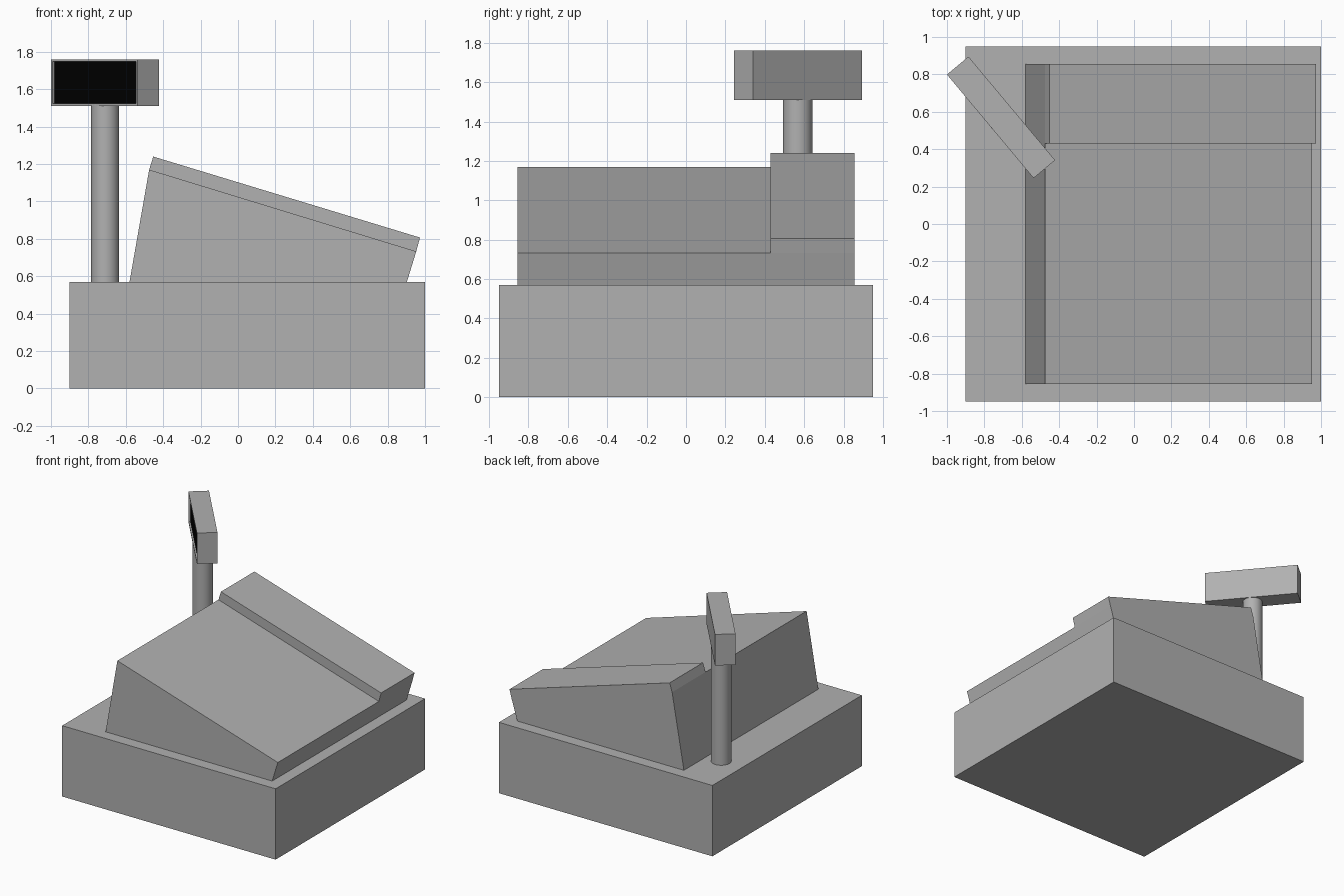
import bpy, bmesh, math

if "Cube" in bpy.data.objects:
    bpy.data.objects.remove(bpy.data.objects["Cube"])


def material(name, value):
    mat = bpy.data.materials.new(name)
    mat.diffuse_color = (value, value, value, 1)
    mat.use_nodes = True
    mat.node_tree.nodes["Principled BSDF"].inputs["Base Color"].default_value = mat.diffuse_color
    return mat


grey = material("housing_grey", 0.44)
black = material("screen_black", 0.0)


def make_object(name, bm):
    bmesh.ops.recalc_face_normals(bm, faces=bm.faces[:])
    mesh = bpy.data.meshes.new(name)
    bm.to_mesh(mesh)
    bm.free()
    mesh.materials.append(grey)
    obj = bpy.data.objects.new(name, mesh)
    bpy.context.collection.objects.link(obj)
    return obj


def box(size, center):
    bm = bmesh.new()
    bmesh.ops.create_cube(bm, size=1)
    bmesh.ops.scale(bm, vec=size, verts=bm.verts)
    bmesh.ops.translate(bm, vec=center, verts=bm.verts)
    return bm


# Base: cash drawer block
make_object("drawer_base", box((1.9, 1.9, 0.57), (0.05, 0, 0.285)))

# Sloped body: side profile extruded in depth
bm = bmesh.new()
profile = [(-0.58, 0.57), (0.903, 0.57), (0.953, 0.733), (-0.475, 1.17)]
side = bm.faces.new([bm.verts.new((x, -0.855, z)) for x, z in profile])
ext = bmesh.ops.extrude_face_region(bm, geom=[side], use_keep_orig=True)
bmesh.ops.translate(bm, vec=(0, 1.71, 0),
                    verts=[g for g in ext["geom"] if isinstance(g, bmesh.types.BMVert)])
bmesh.ops.recalc_face_normals(bm, faces=bm.faces[:])

# Raised strip along the rear of the slope
bmesh.ops.bisect_plane(bm, geom=bm.verts[:] + bm.edges[:] + bm.faces[:],
                       plane_co=(0, 0.43, 0), plane_no=(0, 1, 0))
bm.normal_update()
top = [f for f in bm.faces if f.normal.z > 0.8 and f.calc_center_median().y > 0.43]
ext = bmesh.ops.extrude_face_region(bm, geom=top)
for v in ext["geom"]:
    if isinstance(v, bmesh.types.BMVert):
        v.co.x, v.co.z = (0.973, 0.807) if v.co.x > 0 else (-0.453, 1.24)
bmesh.ops.delete(bm, geom=[f for f in top if f.is_valid], context="FACES")
make_object("sloped_body", bm)

# Display pole
bpy.ops.mesh.primitive_cylinder_add(vertices=32, radius=0.075, depth=0.95,
                                    location=(-0.71, 0.567, 1.045))
pole = bpy.context.object
pole.name = "display_pole"
pole.data.materials.append(grey)
bpy.ops.object.shade_smooth_by_angle()

# Angled display with a recessed dark screen
bm = box((0.722, 0.15, 0.25), (0, 0, 0))
bm.normal_update()
front = [f for f in bm.faces if f.normal.y < -0.9]
bmesh.ops.inset_region(bm, faces=front, thickness=0.018)
screen = bmesh.ops.extrude_discrete_faces(bm, faces=front)["faces"][0]
bmesh.ops.translate(bm, vec=(0, 0.013, 0), verts=screen.verts[:])
screen.material_index = 1
display = make_object("customer_display", bm)
display.data.materials.append(black)
display.location = (-0.711, 0.57, 1.635)
display.rotation_euler.z = math.radians(-50.1)
